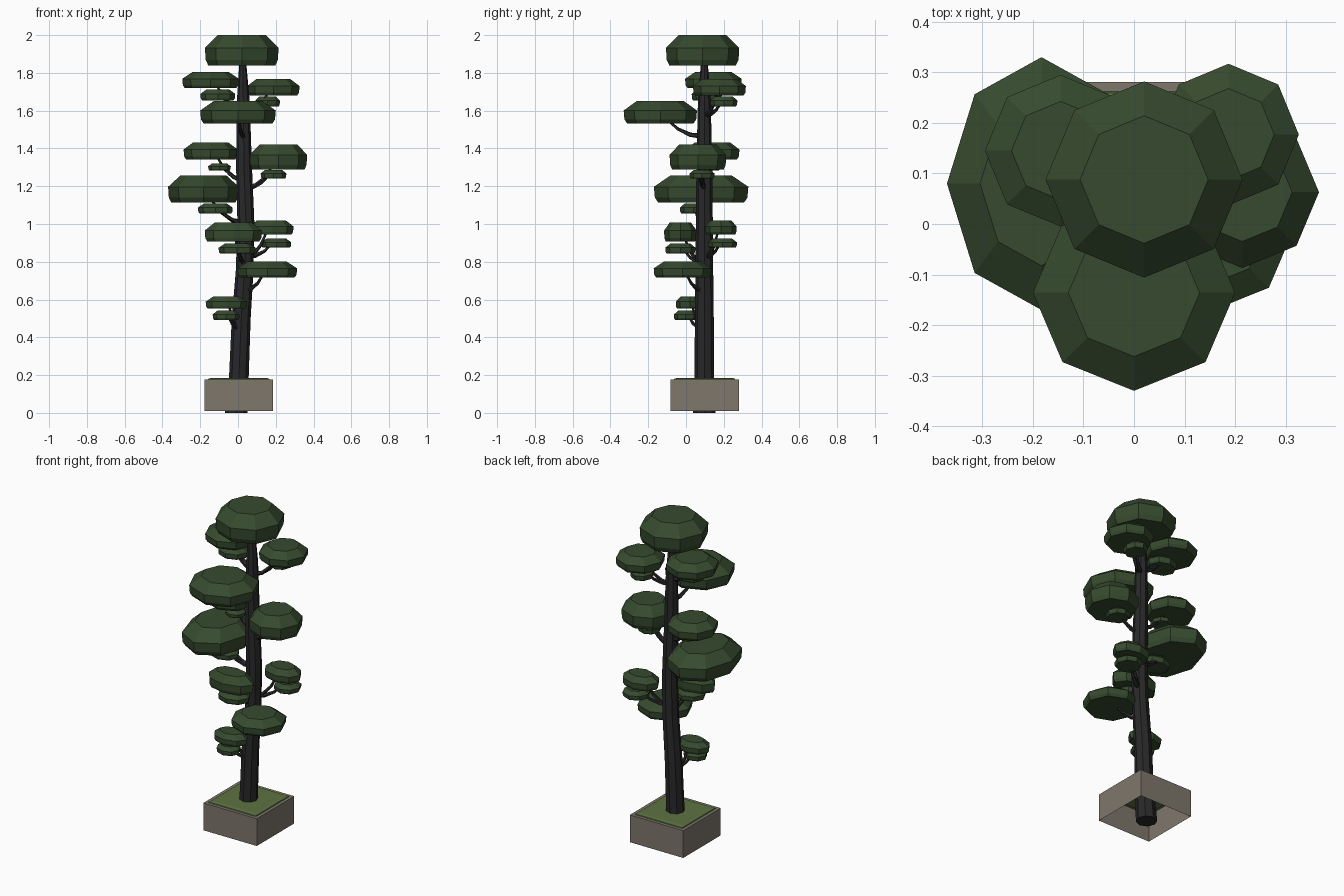
import bpy, bmesh, math
from mathutils import Vector

if "Cube" in bpy.data.objects:
    bpy.data.objects.remove(bpy.data.objects["Cube"])


def material(name, rgb):
    lin = [((c / 255 + 0.055) / 1.055) ** 2.4 for c in rgb]
    m = bpy.data.materials.new(name)
    m.diffuse_color = (*lin, 1)
    m.use_nodes = True
    m.node_tree.nodes["Principled BSDF"].inputs["Base Color"].default_value = m.diffuse_color
    return m


LEAF = material("leaf green", (54, 74, 46))
BARK = material("dark bark", (40, 40, 42))
STONE = material("planter stone", (126, 119, 108))
MOSS = material("moss green", (92, 115, 65))


def make_object(name, bm, mat):
    bmesh.ops.recalc_face_normals(bm, faces=bm.faces)
    me = bpy.data.meshes.new(name)
    bm.to_mesh(me)
    bm.free()
    me.materials.append(mat)
    ob = bpy.data.objects.new(name, me)
    bpy.context.collection.objects.link(ob)
    return ob


def loft(name, rings, sides, mat, caps=(True, True)):
    """Skin a list of rings (centre, x vector, y vector)."""
    bm = bmesh.new()
    loops = []
    for c, u, v in rings:
        angles = [2 * math.pi * i / sides for i in range(sides)]
        loops.append([bm.verts.new(Vector(c) + Vector(u) * math.cos(a) + Vector(v) * math.sin(a))
                      for a in angles])
    for lo, hi in zip(loops, loops[1:]):
        for i in range(sides):
            j = (i + 1) % sides
            bm.faces.new((lo[i], lo[j], hi[j], hi[i]))
    if caps[0]:
        bm.faces.new(loops[0][::-1])
    if caps[1]:
        bm.faces.new(loops[-1])
    return make_object(name, bm, mat)


# trunk: z, centre x, radius
TRUNK_Y = 0.097
TRUNK = [(0, -0.01, 0.06), (0.2, 0.005, 0.052), (0.5, 0.017, 0.05), (0.75, 0.035, 0.047),
         (1.0, 0.042, 0.045), (1.3, 0.032, 0.042), (1.65, 0.028, 0.034), (1.87, 0.025, 0.017)]
loft("trunk", [((x, TRUNK_Y, z), (r, 0, 0), (0, r, 0)) for z, x, r in TRUNK], 8, BARK)


def trunk_point(z):
    for (z0, x0, _), (z1, x1, _) in zip(TRUNK, TRUNK[1:]):
        if z <= z1:
            return Vector((x0 + (x1 - x0) * (z - z0) / (z1 - z0), TRUNK_Y, z))


# stepped foliage cushion: height fraction, radius fraction
CUSHION = [(0, 0.91), (0.18, 0.98), (0.58, 1.0), (1, 0.65)]


def pad(name, x, y, rx, ry, z0, z1):
    loft(name, [((x, y, z0 + (z1 - z0) * h), (rx * s, 0, 0), (0, ry * s, 0))
                for h, s in CUSHION], 8, LEAF)


def branch(name, start, end):
    """Thin crooked twig that leaves the trunk and bends upward into a pad."""
    d = end - start
    pts = [start, start + Vector((d.x * 0.4, d.y * 0.4, d.z * 0.12)),
           start + Vector((d.x * 0.75, d.y * 0.75, d.z * 0.5)), end]
    rings = []
    for i, p in enumerate(pts):
        t = (pts[min(i + 1, 3)] - pts[max(i - 1, 0)]).normalized()
        u = t.cross(Vector((0, 0, 1))).normalized()
        r = 0.015 - 0.003 * i
        rings.append((p, u * r, t.cross(u) * r))
    loft(name, rings, 5, BARK)


# crown on the trunk tip
pad("crown_foliage", 0.02, 0.088, 0.195, 0.194, 1.84, 2.0)

# clusters: main pad and optional small pad below (x, y, rx, ry, z0, z1)
CLUSTERS = {
    "upper_left": [(-0.145, 0.145, 0.15, 0.15, 1.719, 1.804), (-0.107, 0.11, 0.092, 0.08, 1.655, 1.713)],
    "upper_right": [(0.187, 0.177, 0.139, 0.14, 1.68, 1.767), (0.157, 0.2, 0.065, 0.072, 1.623, 1.676)],
    "upper_front": [(0.0, -0.136, 0.2, 0.194, 1.533, 1.65)],
    "middle_left": [(-0.145, 0.14, 0.143, 0.143, 1.342, 1.432), (-0.098, 0.12, 0.06, 0.06, 1.284, 1.321)],
    "middle_right": [(0.214, 0.063, 0.152, 0.15, 1.289, 1.422), (0.188, 0.085, 0.068, 0.066, 1.241, 1.287)],
    "large_left": [(-0.183, 0.08, 0.187, 0.25, 1.114, 1.257), (-0.12, 0.04, 0.092, 0.072, 1.056, 1.109)],
    "lower_front": [(-0.025, -0.03, 0.151, 0.086, 0.907, 1.008), (-0.005, -0.03, 0.098, 0.08, 0.843, 0.897)],
    "lower_back": [(0.177, 0.185, 0.117, 0.083, 0.944, 1.019), (0.203, 0.193, 0.079, 0.077, 0.875, 0.923)],
    "lower_right": [(0.155, -0.018, 0.158, 0.153, 0.716, 0.801)],
    "lowest_left": [(-0.062, 0.02, 0.109, 0.074, 0.552, 0.615), (-0.063, -0.002, 0.071, 0.062, 0.493, 0.541)],
}
for name, pads in CLUSTERS.items():
    root = trunk_point(pads[-1][4] - (0.05 if len(pads) > 1 else 0.07))
    for label, p in zip(("main", "small"), pads):
        pad(f"{name}_{label}_foliage", *p)
        tip = Vector((p[0], p[1], p[4] + 0.01))
        tip.xy = root.xy.lerp(tip.xy, 0.8)
        branch(f"{name}_{label}_branch", root, tip)


# square planter: open-bottomed walls with a rim turned in around the moss
def square(z, h):
    return ((0.004, 0.099, z), (h, h, 0), (-h, h, 0))


loft("planter", [square(0.01, 0.182), square(0.178, 0.182), square(0.178, 0.163)],
     4, STONE, (False, False))
loft("moss_bed", [square(0.172, 0.164), square(0.182, 0.16), square(0.186, 0.14)], 4, MOSS)
